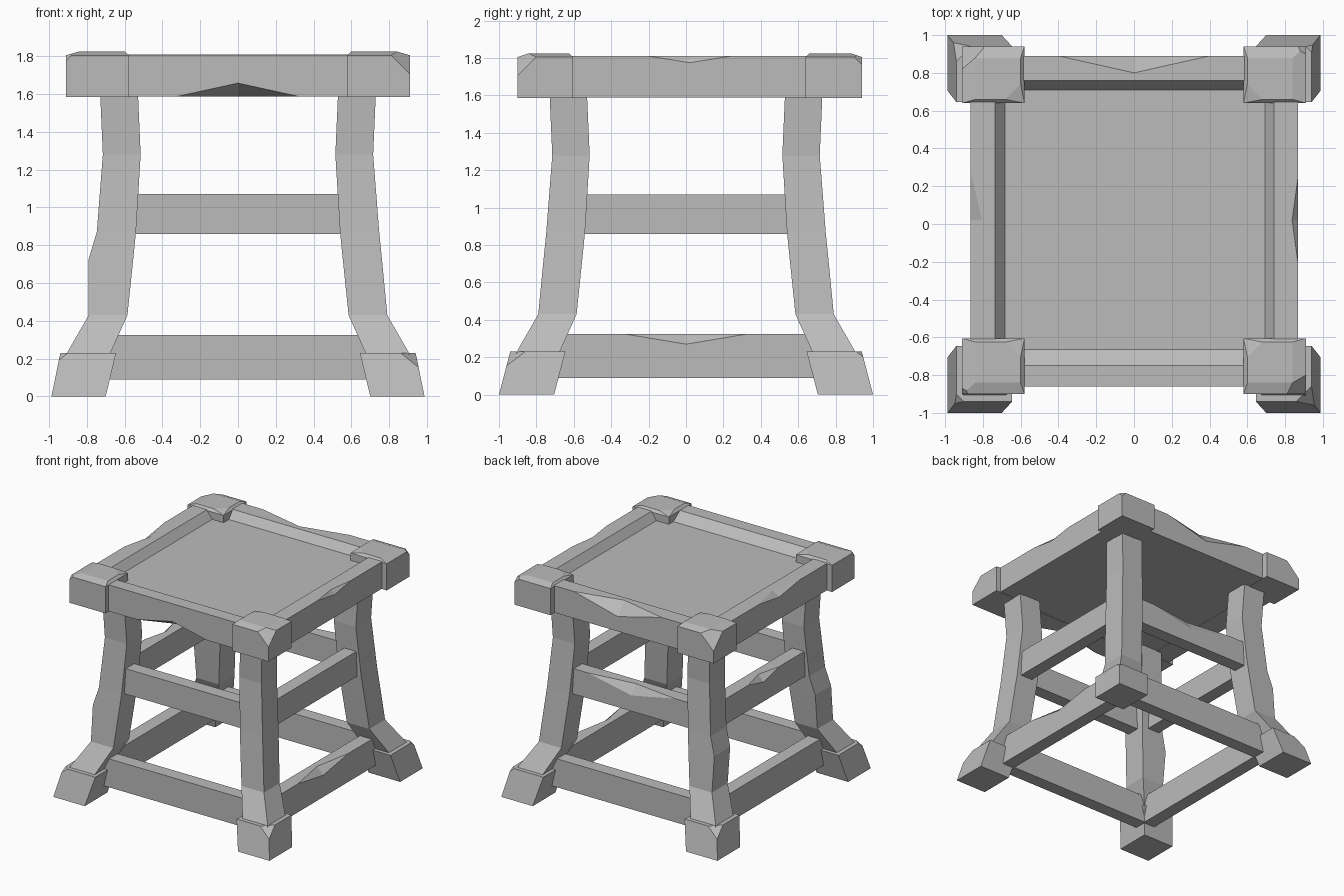
import bpy, bmesh, math
from mathutils import Matrix, Vector

cube = bpy.data.objects.get("Cube")
if cube:
    bpy.data.objects.remove(cube, do_unlink=True)

GREY = (0.5, 0.5, 0.5, 1)
grey = bpy.data.materials.new("plain grey")
grey.use_nodes = True
grey.diffuse_color = GREY
for node in grey.node_tree.nodes:
    if node.type == 'BSDF_PRINCIPLED':
        node.inputs["Base Color"].default_value = GREY


def finish(bm, name):
    bmesh.ops.remove_doubles(bm, verts=bm.verts[:], dist=0.0005)
    bmesh.ops.recalc_face_normals(bm, faces=bm.faces[:])
    mesh = bpy.data.meshes.new(name)
    bm.to_mesh(mesh)
    bm.free()
    mesh.materials.append(grey)
    obj = bpy.data.objects.new(name, mesh)
    bpy.context.collection.objects.link(obj)
    return obj


def loft(rings):
    """Closed solid through a list of equal-length rings of points."""
    bm = bmesh.new()
    loops = [[bm.verts.new(p) for p in ring] for ring in rings]
    n = len(loops[0])
    for a, b in zip(loops, loops[1:]):
        for i in range(n):
            j = (i + 1) % n
            bm.faces.new((a[i], a[j], b[j], b[i]))
    bm.faces.new(loops[0])
    bm.faces.new(loops[-1])
    return bm


def square(z, x0, x1, y0, y1):
    return [(x0, y0, z), (x1, y0, z), (x1, y1, z), (x0, y1, z)]


def chip(bm, corner, size):
    """Knock off the corner nearest to a point."""
    vert = min(bm.verts, key=lambda v: (v.co - Vector(corner)).length)
    bmesh.ops.bevel(bm, geom=[vert], offset=size, segments=1,
                    profile=0.5, affect='VERTICES')


def bar(name, turn, half, inner, outer, z0, z1, lip=0, drop=0,
        top=(0, 0, 0), low=(0, 0, 0), shift=0):
    """Horizontal beam on one side; top/low = chip half length, inset, height."""
    stations = {-half: (0, 0), half: (0, 0), 0: (1, 1)}
    for length, slot in ((top[0], 0), (low[0], 1)):
        if length:
            other = 1 - length / (low, top)[slot][0] if (low, top)[slot][0] > length else 0
            amounts = (0, other) if slot == 0 else (other, 0)
            stations[-length] = stations[length] = amounts
    spin = Matrix.Rotation(turn * math.pi / 2, 3, 'Z')
    rings = []
    for u, (t, b) in sorted(stations.items()):
        profile = [(inner, z0), (outer - b * low[1], z0), (outer, z0 + b * low[2]),
                   (outer, z1 - t * top[2]), (outer - t * top[1], z1),
                   (inner + lip, z1), (inner, z1 - drop)]
        rings.append([spin @ Vector((u + shift, -v, w)) for v, w in profile])
    return finish(loft(rings), name)


# Legs, feet and corner caps
LEG = [(0.12, 0.72, 0.94), (0.23, 0.675, 0.905), (0.43, 0.585, 0.79),
       (0.72, 0.555, 0.762), (0.87, 0.54, 0.747), (1.28, 0.515, 0.715),
       (1.62, 0.53, 0.73)]
CORNERS = [("front_left", 1, -1, 0.10, 0.08), ("front_right", -1, -1, 0.03, 0.04),
           ("back_left", 1, 1, 0.04, 0.03), ("back_right", -1, 1, 0.12, 0.08)]
for label, sx, sy, cap_chip, foot_chip in CORNERS:
    rings = []
    for z, a, b in LEG:
        bx = b + 0.03 if sx < 0 and z == 0.72 else b
        rings.append(square(z, sx * a, sx * bx, sy * a, sy * b))
    finish(loft(rings), label + "_leg")

    foot = loft([square(0, sx * 0.70, sx * 0.987, sy * 0.705, sy * 1.0),
                 square(0.23, sx * 0.645, sx * 0.94, sy * 0.645, sy * 0.94)])
    chip(foot, (sx * 0.94, sy * 0.94, 0.23), foot_chip)
    finish(foot, label + "_foot")

    y_in, y_out = (0.64, 0.94) if sy > 0 else (-0.605, -0.90)
    cap = loft([square(1.585, sx * 0.58, sx * 0.91, y_in, y_out),
                square(1.805, sx * 0.58, sx * 0.91, y_in, y_out),
                square(1.825, sx * 0.60, sx * 0.84, y_in + sy * 0.02, y_out - sy * 0.06)])
    chip(cap, (sx * 0.91, y_out, 1.805), cap_chip)
    chip(cap, (sx * 0.60, y_in + sy * 0.02, 1.825), 0.08)
    finish(cap, label + "_cap")

# Seat panel sunk between four worn rails
finish(loft([square(z, -0.74, 0.74, -0.72, 0.76) for z in (1.592, 1.745)]), "seat_panel")
bar("front_rail", 0, 0.64, 0.65, 0.86, 1.588, 1.805, 0.10, 0.07,
    low=(0.32, 0.12, 0.07))
bar("left_rail", 1, 0.66, 0.69, 0.867, 1.588, 1.81, 0.05, 0.07,
    top=(0.22, 0.03, 0.035), shift=0.02)
bar("back_rail", 2, 0.64, 0.705, 0.89, 1.588, 1.81, 0.055, 0.07,
    top=(0.40, 0.09, 0.10))
bar("right_rail", 3, 0.66, 0.68, 0.865, 1.588, 1.81, 0.055, 0.07,
    top=(0.26, 0.06, 0.04), shift=-0.02)

# Middle and lower stretchers
SIDES = ["front", "left", "back", "right"]
MID_CHIPS = {"back": (0.40, 0.05, 0.08), "right": (0.20, 0.05, 0.05)}
LOW_CHIPS = {"left": (0.33, 0.06, 0.055)}
for turn, side in enumerate(SIDES):
    bar(side + "_middle_stretcher", turn, 0.60, 0.60, 0.71, 0.86, 1.07,
        top=MID_CHIPS.get(side, (0, 0, 0)))
    bar(side + "_lower_stretcher", turn, 0.74, 0.67, 0.78, 0.09, 0.325,
        top=LOW_CHIPS.get(side, (0, 0, 0)))
